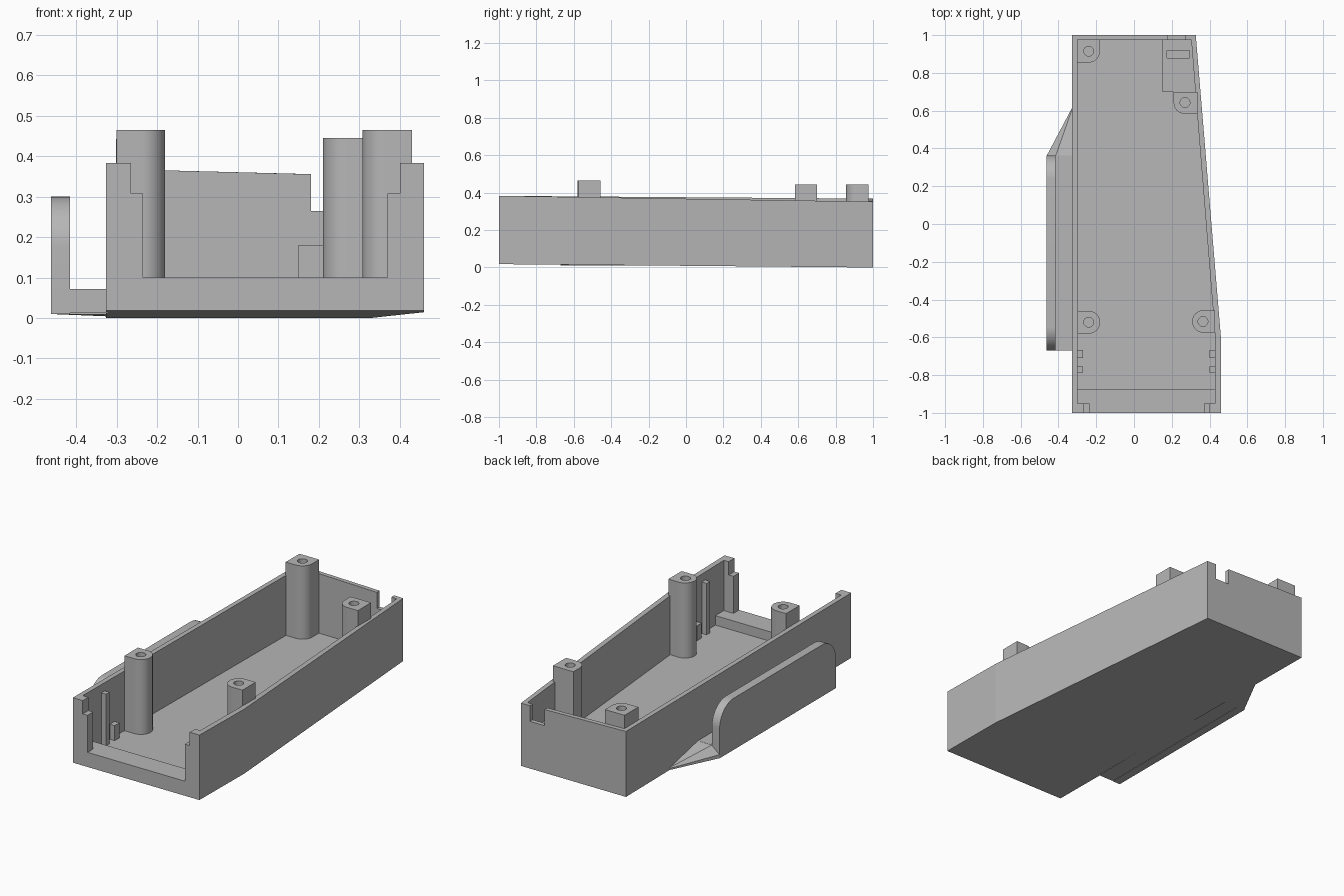
import bpy, bmesh, math
from mathutils import Vector

cube = bpy.data.objects.get("Cube")
if cube:
    bpy.data.objects.remove(cube, do_unlink=True)

grey = bpy.data.materials.new("plain grey")
grey.use_nodes = True
colour = (0.47, 0.47, 0.47, 1)
grey.diffuse_color = colour
grey.node_tree.nodes["Principled BSDF"].inputs["Base Color"].default_value = colour


def finish(name, bm):
    bmesh.ops.recalc_face_normals(bm, faces=bm.faces[:])
    me = bpy.data.meshes.new(name)
    bm.to_mesh(me)
    bm.free()
    me.materials.append(grey)
    ob = bpy.data.objects.new(name, me)
    bpy.context.collection.objects.link(ob)
    return ob


def prism(name, outline, low, high, axis="z"):
    """Extrude a 2D outline along z, or a (y, z) outline along x."""
    bm = bmesh.new()
    place = (lambda p, h: (p[0], p[1], h)) if axis == "z" else (lambda p, h: (h, p[0], p[1]))
    rings = [[bm.verts.new(place(p, h)) for p in outline] for h in (low, high)]
    for ring in rings:
        bm.faces.new(ring)
    bridge(bm, *rings)
    return finish(name, bm)


def bridge(bm, a, b):
    n = len(a)
    for i in range(n):
        j = (i + 1) % n
        bm.faces.new((a[i], a[j], b[j], b[i]))


def rounded(x0, x1, y0, y1, radii=(0, 0, 0, 0), steps=10):
    """Rectangle with a radius per corner, from the low corner around."""
    pts = []
    corners = ((x0, y0, 1, 1), (x1, y0, -1, 1), (x1, y1, -1, -1), (x0, y1, 1, -1))
    for k, ((x, y, sx, sy), r) in enumerate(zip(corners, radii)):
        if not r:
            pts.append((x, y))
            continue
        for i in range(steps + 1):
            a = math.pi * (1 + k / 2 + i / steps / 2)
            pts.append((x + sx * r + r * math.cos(a), y + sy * r + r * math.sin(a)))
    return pts


def box(name, x0, x1, y0, y1, z0, z1):
    return prism(name, rounded(x0, x1, y0, y1), z0, z1)


def circle(x, y, r, n=24):
    return [(x + r * math.cos(i * math.tau / n), y + r * math.sin(i * math.tau / n)) for i in range(n)]


def cut(ob, cutters):
    for c in cutters:
        c.hide_render = True
        m = ob.modifiers.new("cut", "BOOLEAN")
        m.operation, m.solver, m.object = "DIFFERENCE", "EXACT", c
    bpy.context.view_layer.update()
    me = bpy.data.meshes.new_from_object(ob.evaluated_get(bpy.context.evaluated_depsgraph_get()))
    ob.modifiers.clear()
    ob.data = me
    for c in cutters:
        bpy.data.objects.remove(c, do_unlink=True)


def smooth(ob):
    ob.data.shade_smooth()
    ob.data.set_sharp_from_angle(angle=math.radians(30))


def base_z(y):
    return 0.009 * (1 - y)


# Open tray: tapered outline, sloping base and rim
outer = [(-0.327, -1), (0.46, -1), (0.46, -0.6), (0.327, 1), (-0.327, 1)]
inner = [(-0.3, -0.95), (0.43, -0.95), (0.43, -0.6), (0.303, 0.975), (-0.3, 0.975)]


def rim_z(x, y):
    drop = 0.031 if x > 0 else 0.015
    return 0.383 - drop * (y + 1) / 2


bm = bmesh.new()
loops = [
    [bm.verts.new((x, y, base_z(y))) for x, y in outer],
    [bm.verts.new((x, y, rim_z(x, y))) for x, y in outer],
    [bm.verts.new((x, y, rim_z(x, y))) for x, y in inner],
    [bm.verts.new((x, y, base_z(y) + 0.03)) for x, y in inner],
]
for a, b in zip(loops, loops[1:]):
    bridge(bm, a, b)
bm.faces.new(loops[0])
bm.faces.new(loops[3])
tray = finish("tray", bm)
cut(tray, [
    box("front_opening", -0.235, 0.37, -1.1, -0.93, 0.1, 0.6),
    box("front_step", -0.265, 0.4, -1.1, -0.93, 0.308, 0.6),
    box("back_notch", 0.18, 0.27, 0.93, 1.1, 0.265, 0.6),
])

# Raised sill behind the front opening
box("front_sill", -0.31, 0.44, -0.96, -0.875, 0.03, 0.1)

# Guide ribs on both side walls
for side, x0, x1 in (("right", -0.31, -0.27), ("left", 0.4, 0.44)):
    box(side + "_tall_rib", x0, x1, -0.785, -0.755, 0.03, 0.335)
    box(side + "_short_rib", x0, x1, -0.71, -0.667, 0.03, 0.13)

# Screw posts with bored holes
posts = [
    ("front_right_post", (-0.3, -0.18, -0.58, -0.46), (0, 0.058, 0.058, 0), (-0.24, -0.52), 0.465),
    ("front_left_post", (0.308, 0.43, -0.575, -0.457), (0.058, 0, 0, 0.058), (0.365, -0.516), 0.465),
    ("back_right_post", (-0.302, -0.18, 0.855, 0.977), (0, 0.06, 0, 0), (-0.24, 0.915), 0.443),
    ("back_left_post", (0.21, 0.337, 0.583, 0.7), (0.06, 0, 0, 0), (0.27, 0.643), 0.445),
]
for name, rect, radii, hole, top in posts:
    post = prism(name, rounded(*rect, radii), 0.03, top)
    cut(post, [prism("bore", circle(*hole, 0.026), top - 0.2, top + 0.1)])
    smooth(post)

# Raised block in the back corner with a slot
block = prism("corner_block", [(0.15, 0.7), (0.33, 0.7), (0.31, 0.98), (0.15, 0.98)], 0.03, 0.18)
cut(block, [box("slot", 0.175, 0.295, 0.878, 0.918, 0.14, 0.3)])

# Side clip: shelf, upright plate with rounded top corners, tapered ramp
box("clip_shelf", -0.463, -0.32, -0.67, 0.363, 0.012, 0.072)
plate = prism("clip_plate", rounded(-0.67, 0.363, 0.01, 0.3, (0, 0, 0.125, 0.125), 14), -0.463, -0.415, "x")
smooth(plate)

bm = bmesh.new()
for p in ((-0.463, 0.36, 0.01), (-0.463, 0.36, 0.03), (-0.415, 0.36, 0.072), (-0.32, 0.36, 0.072),
          (-0.32, 0.36, 0.008), (-0.32, 0.63, 0.004), (-0.32, 0.63, 0.012)):
    bm.verts.new(Vector(p))
bmesh.ops.convex_hull(bm, input=bm.verts[:])
finish("clip_ramp", bm)
